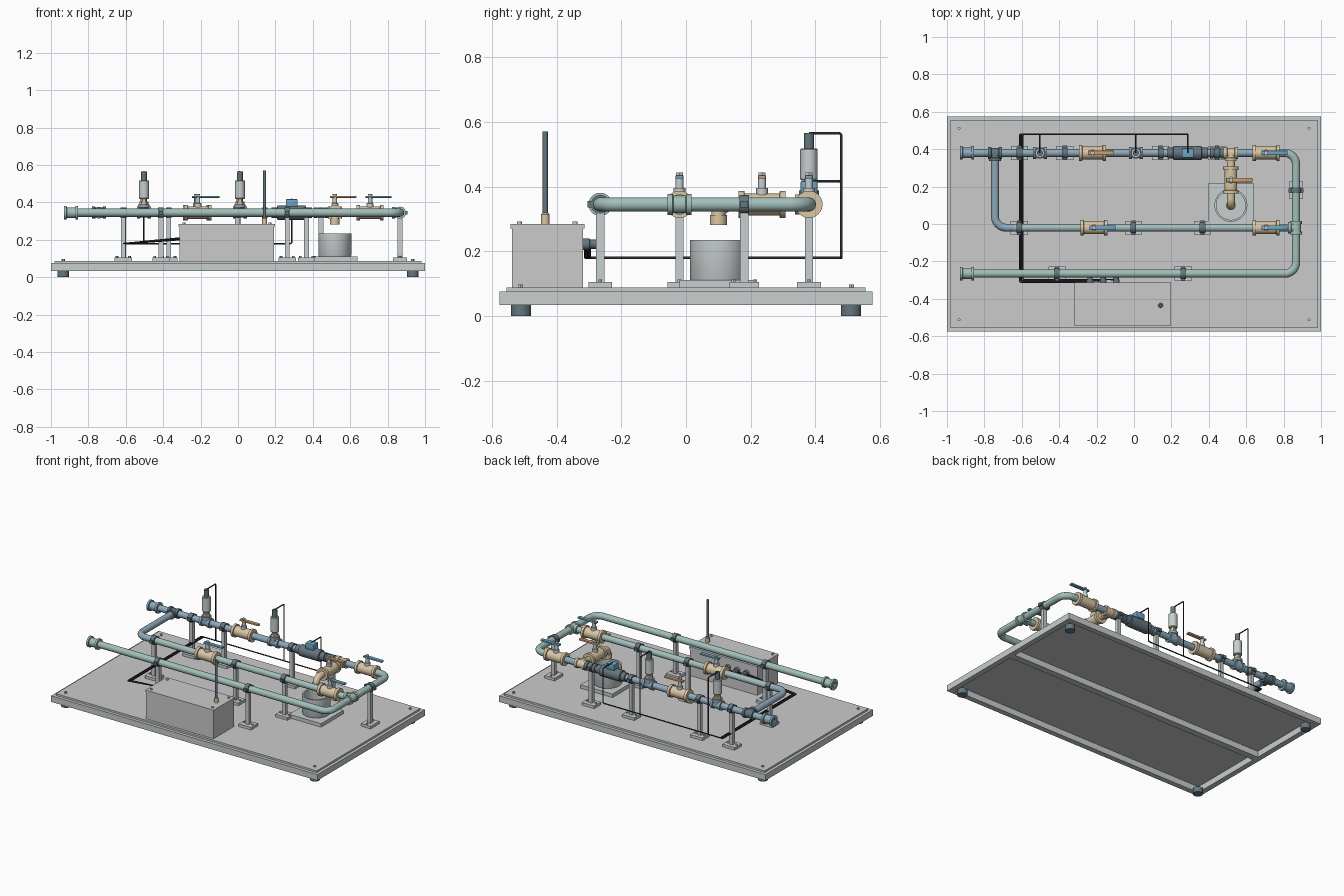
import bpy, bmesh, math
from mathutils import Vector, Matrix

if "Cube" in bpy.data.objects:
    bpy.data.objects.remove(bpy.data.objects["Cube"])

def material(name, c):
    m = bpy.data.materials.new(name)
    m.diffuse_color = (*c, 1)
    m.use_nodes = True
    m.node_tree.nodes["Principled BSDF"].inputs["Base Color"].default_value = m.diffuse_color
    return m

BLUE = material("blue_paint", (.27, .40, .50))
TEAL = material("teal_paint", (.36, .52, .49))
TAN = material("brass", (.70, .57, .38))
DARK = material("dark_fitting", (.13, .18, .21))
STEEL = material("pale_steel", (.58, .62, .62))
ORANGE = material("closed_lever", (.62, .36, .18))
SKY = material("open_lever", (.16, .38, .55))
BLACK = material("cable_black", (.03, .03, .035))
ZP = .345                      # pipe centre height
YB, YM, YF = .38, -.02, -.265  # back, middle and front runs
XR, XL = .866, -.743           # right and left cross runs

def finish(bm, name, mat):
    bmesh.ops.recalc_face_normals(bm, faces=bm.faces)
    me = bpy.data.meshes.new(name)
    bm.to_mesh(me)
    bm.free()
    for p in me.polygons:
        p.use_smooth = True
    me.set_sharp_from_angle(angle=math.radians(32))
    if mat:
        me.materials.append(mat)
    ob = bpy.data.objects.new(name, me)
    bpy.context.collection.objects.link(ob)
    return ob

def box(name, c, s, mat=None, bevel=0):
    bm = bmesh.new()
    bmesh.ops.create_cube(bm, size=1, matrix=Matrix.Translation(c) @ Matrix.Diagonal((*s, 1)))
    if bevel:
        bmesh.ops.bevel(bm, geom=bm.edges[:], offset=bevel, segments=2, affect='EDGES', profile=.5)
    return finish(bm, name, mat)

def lathe(name, origin, axis, prof, mat=None, seg=32):
    """Revolve (distance, radius) points about an axis through origin; ends are capped."""
    bm = bmesh.new()
    M = Matrix.Translation(origin) @ Vector(axis).to_track_quat('Z', 'Y').to_matrix().to_4x4()
    rings = [[bm.verts.new(M @ Vector((r * math.cos(2 * math.pi * i / seg),
              r * math.sin(2 * math.pi * i / seg), t))) for i in range(seg)] for t, r in prof]
    for a, b in zip(rings, rings[1:]):
        for i in range(seg):
            j = (i + 1) % seg
            bm.faces.new((a[i], a[j], b[j], b[i]))
    bm.faces.new(rings[0])
    bm.faces.new(rings[-1])
    return finish(bm, name, mat)

def rod(name, origin, axis, t0, t1, r, mat=None, seg=32):
    return lathe(name, origin, axis, [(t0, r), (t1, r)], mat, seg)

def tube(name, pts, r, bend, mat, res=6):
    """Round bar along a path with filleted corners."""
    pts = [Vector(p) for p in pts]
    path = [pts[0]]
    for a, b, c in zip(pts, pts[1:], pts[2:]):
        p, q = b + (a - b).normalized() * bend, b + (c - b).normalized() * bend
        n = 10 if r > .01 else 3
        ctr = p + q - b
        for i in range(n + 1):
            d = (p.lerp(q, i / n) - ctr).normalized()
            path.append(ctr + d * (p - ctr).length)
    path.append(pts[-1])
    cu = bpy.data.curves.new(name, 'CURVE')
    cu.dimensions = '3D'
    cu.bevel_depth, cu.bevel_resolution, cu.use_fill_caps = r, res, True
    sp = cu.splines.new('POLY')
    sp.points.add(len(path) - 1)
    for s, p in zip(sp.points, path):
        s.co = (*p, 1)
    cu.materials.append(mat)
    ob = bpy.data.objects.new(name, cu)
    bpy.context.collection.objects.link(ob)
    return ob

X, Y, Z = Vector((1, 0, 0)), Vector((0, 1, 0)), Vector((0, 0, 1))

# skid: rail frame, deck plate, feet, corner bolts
for s in (-1, 1):
    box("long_rail", (0, s * .558, .055), (2, .036, .041), STEEL)
    box("end_rail", (s * .982, 0, .055), (.036, 1.08, .041), STEEL)
    for t in (-1, 1):
        rod("foot", (s * .935, t * .51, 0), Z, 0, .036, .031, DARK)
        rod("deck_bolt", (s * .935, t * .512, .088), Z, 0, .009, .009, STEEL, 6)
box("centre_rail", (0, 0, .055), (1.93, .045, .041), STEEL)
box("deck_plate", (0, 0, .0815), (1.96, 1.11, .013))

# pipe runs
tube("back_pipe", [(-.92, YB, ZP), (.7, YB, ZP)], .021, 0, BLUE)
tube("return_pipe", [(.7, YB, ZP), (XR, YB, ZP), (XR, YF, ZP), (-.92, YF, ZP)], .022, .06, TEAL)
tube("bypass_riser", [(XL, YB, ZP), (XL, YM, ZP), (-.64, YM, ZP)], .021, .06, BLUE)
tube("middle_pipe", [(-.64, YM, ZP), (XR, YM, ZP)], .021, 0, TEAL)

# open hose ends
END = [(.03, .017), (0, .017), (0, .036), (.013, .036), (.015, .028), (.06, .028), (.062, .036),
       (.075, .036), (.075, .02)]
lathe("inlet_end", (-.93, YB, ZP), X, END, BLUE)
lathe("outlet_end", (-.93, YF, ZP), X, END, TEAL)

# tees
def tee(name, c, run, branch, mat, length=.074):
    h, r = length / 2, .027
    lathe(name + "_run", c, run, [(-h, .032), (-h + .016, .032), (-h + .018, r), (h - .018, r),
                                  (h - .016, .032), (h, .032)], mat)
    lathe(name + "_branch", c, branch, [(0, r), (.025, r), (.027, .031), (.043, .031)], mat)

tee("left_tee", (XL, YB, ZP), X, -Y, DARK)
tee("right_tee", (XR, YM, ZP), Y, -X, TEAL)
tee("drain_tee", (.518, YB, ZP), X, -Y, TAN)

# ball valves with levers
def valve(name, c, axis, lever, mat):
    h, c = .072, Vector(c)
    lathe(name + "_body", c, axis, [(-h, .03), (-h, .042), (-h + .017, .042), (-h + .018, .034),
          (h - .018, .034), (h - .017, .042), (h, .042), (h, .03)], TAN)
    lathe(name + "_stem", c, Z, [(.02, .018), (.05, .018), (.051, .012), (.08, .012)], STEEL)
    rod(name + "_nut", c, Z, .091, .099, .012, STEEL, 6)
    size = Vector((.024, .024, .011)) + Vector([abs(v) * .116 for v in lever])
    box(name + "_lever", c + lever * .045 + Z * .085, size, mat, .002)

valve("back_left_valve", (-.222, YB, ZP), X, X, ORANGE)
valve("back_right_valve", (.706, YB, ZP), X, X, SKY)
valve("middle_left_valve", (-.214, YM, ZP), X, X, SKY)
valve("middle_right_valve", (.706, YM, ZP), X, X, SKY)
valve("drain_valve", (.518, .235, ZP), Y, X, ORANGE)

# drain spout and catch pot
tube("drain_spout", [(.518, YB, ZP), (.518, .1, ZP), (.518, .1, .29)], .022, .035, TAN)
lathe("spout_lip", (.518, .1, .282), Z, [(.03, .017), (0, .017), (0, .026), (.03, .026)], TAN)
box("pot_base", (.518, .1, .1), (.24, .24, .024), STEEL)
lathe("catch_pot", (.518, .1, .112), Z, [(0, .086), (.004, .088), (.123, .088), (.123, .078),
                                         (.012, .078)], STEEL, 40)

# pipe supports: base, bolts, post, clamp
def support(x, y, axis=X):
    c = Vector((x, y, 0))
    side = Vector((axis.y, axis.x, 0))
    sx, sy = (.092, .074) if axis == X else (.074, .092)
    box("support_base", c + Z * .097, (sx, sy, .018), STEEL)
    box("support_post", c + Z * .21, (.025, .025, .22), STEEL)
    for s in (-1, 1):
        rod("base_bolt", c + axis * s * .033 + Z * .106, Z, 0, .007, .007, STEEL, 6)
        box("clamp_ear", c + side * s * .031 + Z * ZP, (.022, .016, .02) if axis == X
            else (.016, .022, .02), DARK)
    rod("pipe_clamp", c + Z * ZP, axis, -.015, .015, .029, DARK)

for y, xs in ((YB, (-.612, -.37, .142, .444)), (YM, (-.614, -.003, .366)), (YF, (-.412, .263))):
    for x in xs:
        support(x, y)
support(XR, .18, Y)

# flow meter
lathe("flow_meter", (.287, YB, ZP), X, [(-.108, .029), (-.078, .029), (-.076, .038), (.074, .038),
      (.076, .029), (.108, .029)], DARK)
box("meter_head", (.287, YB, .397), (.062, .052, .04), SKY, .004)
for x in (.415, .472):
    rod("meter_coupling", (x, YB, ZP), X, -.009, .009, .029, DARK)

# pressure sensors
for x in (-.503, .01):
    tee("sensor_tee", (x, YB, ZP), X, Z, BLUE)
    lathe("sensor_nut", (x, YB, ZP), Z, [(.035, .024), (.06, .024), (.061, .017), (.08, .017)], TAN, 6)
    lathe("sensor_body", (x, YB, ZP), Z, [(.074, .024), (.078, .027), (.17, .027), (.173, .024)], STEEL)
    rod("sensor_cap", (x, YB, ZP), Z, .172, .22, .016, DARK)

# control box, lid, screws, antenna
box("control_box", (-.06, -.428, .18), (.506, .22, .184))
box("box_lid", (-.06, -.428, .278), (.514, .228, .014))
for x in (-.29, .17):
    for y in (-.515, -.343):
        rod("lid_screw", (x, y, .285), Z, 0, .007, .008, STEEL, 12)
lathe("antenna_base", (.142, -.435, .284), Z, [(0, .013), (.03, .013), (.034, .01)], TAN)
rod("antenna", (.142, -.435, .284), Z, .03, .287, .008, DARK, 16)

# cable glands and cables to the three instruments
for i, (gx, tx, tz) in enumerate(((-.235, -.503, .565), (-.165, .01, .565), (-.095, .287, .417))):
    lathe("cable_gland", (gx, -.32, .222), Y, [(0, .018), (.022, .018), (.023, .014), (.042, .014)], DARK, 16)
    kx, ky = -.612 + i * .009, -.311 + i * .007
    tube("cable", [(gx, -.285, .222), (gx - .02, ky, .215), (kx, ky, .18), (kx, .48, .18),
                   (tx, .48, .18), (tx, .48, tz), (tx, YB, tz)], .004, .008, BLACK, 2)
